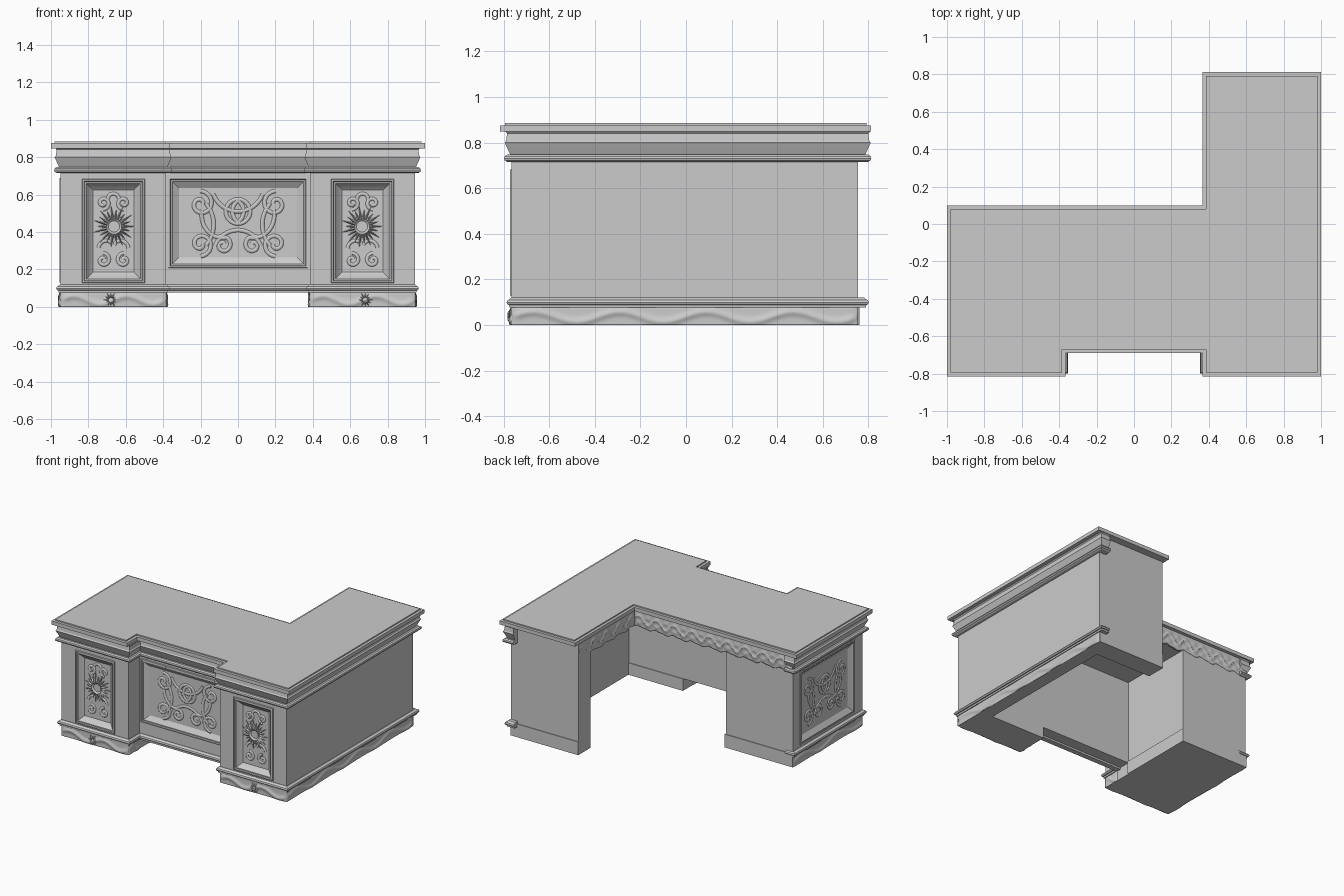
import bpy, bmesh, math
from mathutils import Matrix, Vector

if "Cube" in bpy.data.objects:
    bpy.data.objects.remove(bpy.data.objects["Cube"])

wood = bpy.data.materials.new("pale_grey")
wood.diffuse_color = (0.6, 0.6, 0.6, 1)
wood.use_nodes = True
wood.node_tree.nodes["Principled BSDF"].inputs["Base Color"].default_value = wood.diffuse_color
FRONT, RIGHT, BACK, LEFT = 0, 90, 180, -90


def add(name, verts, faces, mat=None):
    me = bpy.data.meshes.new(name)
    bm = bmesh.new()
    vs = [bm.verts.new(v) for v in verts]
    for f in faces:
        bm.faces.new([vs[i] for i in f])
    bmesh.ops.recalc_face_normals(bm, faces=bm.faces)
    bm.to_mesh(me)
    bm.free()
    me.materials.append(wood)
    ob = bpy.data.objects.new(name, me)
    bpy.context.collection.objects.link(ob)
    if mat:
        ob.matrix_world = mat
    return ob


def wall(x, y, z, side):
    """Local frame on an upright face: x along it, y up, z outward."""
    return (Matrix.Translation((x, y, z)) @ Matrix.Rotation(math.radians(side), 4, 'Z')
            @ Matrix.Rotation(math.pi / 2, 4, 'X'))


def prism(name, pts, z0, z1):
    n = len(pts)
    verts = [(x, y, z) for z in (z0, z1) for x, y in pts]
    faces = [range(n), range(n, 2 * n)]
    faces += [(i, (i + 1) % n, n + (i + 1) % n, n + i) for i in range(n)]
    return add(name, verts, faces)


def box(name, x0, x1, y0, y1, z0, z1):
    return prism(name, [(x0, y0), (x1, y0), (x1, y1), (x0, y1)], z0, z1)


def offset(pts, d, closed=False):
    """Mitred offset to the left of the travel direction."""
    out, n = [], len(pts)
    for i in range(n):
        p = Vector(pts[i])
        norms = []
        for a, b in ((i - 1, i), (i, i + 1)):
            if closed or (a >= 0 and b < n):
                t = (Vector(pts[b % n]) - Vector(pts[a % n])).normalized()
                norms.append(Vector((-t.y, t.x)))
        m = sum(norms, Vector((0, 0))).normalized()
        out.append(p + m * d / m.dot(norms[0]))
    return out


def moulding(name, path, profile):
    m, n = len(profile), len(path)
    rows = [[(p.x, p.y, z) for p in offset(path, d)] for d, z in profile]
    verts = [v for r in rows for v in r]
    faces = [(j * n + i, j * n + i + 1, (j + 1) % m * n + i + 1, (j + 1) % m * n + i)
             for j in range(m) for i in range(n - 1)]
    faces += [[j * n for j in range(m)], [j * n + n - 1 for j in range(m)]]
    return add(name, verts, faces)


# Carcass: hollow wing on the right, closed pedestal on the left
left = box("left_pedestal", -.95, -.385, -.765, .07, 0, .85)
centre = box("modesty_panel", -.385, .385, -.635, -.52, .09, .85)
right = box("right_pedestal", .385, .945, -.765, -.52, 0, .85)
box("wing_outer_wall", .845, .945, -.52, .61, 0, .85)
box("wing_end", .375, .945, .61, .755, 0, .85)
prism("top_support", [(-.385, -.52), (.845, -.52), (.845, .61), (.39, .61), (.39, .06), (-.385, .06)],
      .73, .85)

# Plain plinth boards on the working side
box("left_back_plinth", -.95, -.379, .07, .076, 0, .1)
box("left_inner_plinth", -.385, -.379, -.52, .07, 0, .1)
box("right_inner_plinth", .385, .845, -.52, -.514, 0, .09)
box("wing_back_plinth", .375, .945, .755, .761, 0, .1)

# Desk top with a thin stepped rim
outline = [(1, .812), (1, -.815), (.365, -.815), (.365, -.69), (-.365, -.69), (-.365, -.815),
           (-1, -.815), (-1, .1), (.365, .1), (.365, .812)]
prism("desk_top", outline, .848, .876)
prism("desk_top_rim", offset(outline, -.02, True), .876, .885)

# Mouldings follow the show sides, with short returns at the back
path = [(.89, .78), (.945, .78), (.945, -.765), (.385, -.765), (.385, -.635),
        (-.385, -.635), (-.385, -.765), (-.95, -.765), (-.95, .063), (-.89, .063)]
moulding("cornice", path, [(-.03, .74), (.005, .745), (.01, .755), (.03, .80), (.024, .808),
                           (.02, .84), (.028, .85), (-.03, .85)])
moulding("upper_bead", path, [(-.03, .715), (.018, .715), (.03, .722), (.033, .731), (.03, .74),
                              (.02, .747), (-.03, .747)])
moulding("base_bead", path, [(-.03, .076), (.010, .076), (.011, .088), (.018, .09), (.022, .099),
                             (.018, .109), (.009, .113), (.003, .12), (-.03, .12)])


# Carved strips: base skirts and the hanging frieze
def strip(name, mat, length, top, low, depth, rows=14):
    n = max(8, int(length / .01))
    verts = []
    for i in range(n + 1):
        u = length * i / n
        for j in range(rows + 1):
            v = low(u) + (top - low(u)) * j / rows
            verts.append((u - length / 2, v, depth(u, v)))
    r = rows + 1
    faces = [(i * r + j, (i + 1) * r + j, (i + 1) * r + j + 1, i * r + j + 1)
             for i in range(n) for j in range(rows)]
    ob = add(name, verts, faces, mat)
    if ob.data.polygons[0].normal.z < 0:
        ob.data.flip_normals()
    s = ob.modifiers.new("thickness", 'SOLIDIFY')
    s.thickness, s.offset = .02, -1
    return ob


def skirt(name, x, y, side, length):
    k = 2 * math.pi * max(1, round(length / .36)) / length

    def depth(u, v):
        edge = min(1, u / .03, (length - u) / .03)
        ridge = math.exp(-((v - .035 - .022 * math.sin(k * u)) / .016) ** 2)
        swell = .5 + .5 * math.sin(k * u + 2)
        return .002 + edge * (.008 * ridge + .003 * swell)
    strip(name, wall(x, y, 0, side), length, .077, lambda u: 0, depth)


skirt("right_skirt", .945, -.005, RIGHT, 1.52)
skirt("left_skirt", -.95, -.3475, LEFT, .835)
for s, label in ((-1, "left"), (1, "right")):
    skirt(label + "_front_skirt", s * .666, -.765, FRONT, .565)
    skirt(label + "_inner_skirt", s * .385, -.70, LEFT if s > 0 else RIGHT, .13)


def frieze(name, x, y, side, length):
    def depth(u, v):
        vine = math.exp(-((v - .78 - .03 * math.sin(42 * u)) / .013) ** 2)
        bud = math.exp(-((v - .78 + .025 * math.sin(42 * u)) / .014) ** 2) * abs(math.sin(42 * u))
        return .005 + .007 * vine + .005 * bud
    strip(name, wall(x, y, 0, side), length, .85,
          lambda u: .722 + .007 * math.sin(42 * u) + .003 * math.sin(84 * u), depth)


frieze("back_frieze", -.285, .07, BACK, 1.33)
frieze("wing_frieze", .385, .41, LEFT, .68)


# Recessed panels: stepped frame, sloping sides and a flat field
def panel(name, body, mat, w, h, slope=.032, deep=.024, lip=.008):
    rings = [(0, 0), (.002, lip), (.010, lip), (.014, .001), (.022, .001), (.024, -.003),
             (.024 + slope, -deep)]
    verts = []
    for i, d in rings:
        a, b = w / 2 - i, h / 2 - i
        verts += [(-a, -b, d), (a, -b, d), (a, b, d), (-a, b, d)]
    faces = [(4 * r + k, 4 * r + (k + 1) % 4, 4 * r + 4 + (k + 1) % 4, 4 * r + 4 + k)
             for r in range(len(rings) - 1) for k in range(4)]
    faces.append(range(len(verts) - 4, len(verts)))
    ob = add(name, verts, faces, mat)
    if ob.data.polygons[len(faces) - 1].normal.z < 0:
        ob.data.flip_normals()
    a, b = w / 2 - .012, h / 2 - .012
    cutter = box(name + "_cutter", -a, a, -b, b, -deep - .01, .03)
    cutter.matrix_world = mat
    cutter.hide_render = True
    cutter.hide_set(True)
    m = body.modifiers.new("recess", 'BOOLEAN')
    m.object, m.operation = cutter, 'DIFFERENCE'


# Scroll carving made of mirrored, half-sunk tubes
def spiral(cx, cy, r0, r1, a0, a1, n=26):
    out = []
    for i in range(n + 1):
        t = i / n
        a, r = math.radians(a0 + (a1 - a0) * t), r0 + (r1 - r0) * t
        out.append((cx + r * math.cos(a), cy + r * math.sin(a)))
    return out


def scrolls(name, mat, lines, thick, deep=.024):
    cu = bpy.data.curves.new(name, 'CURVE')
    cu.dimensions, cu.bevel_depth, cu.bevel_resolution = '3D', thick, 2
    cu.use_fill_caps = True
    cu.materials.append(wood)
    for line in lines:
        for s in (1, -1):
            sp = cu.splines.new('POLY')
            sp.points.add(len(line) - 1)
            for p, (u, v) in zip(sp.points, line):
                p.co = (s * u, v, .006 - deep - thick, 1)
            sp.use_smooth = True
    ob = bpy.data.objects.new(name, cu)
    bpy.context.collection.objects.link(ob)
    ob.matrix_world = mat


def sunburst(name, mat, radius, rays=22, base=-.027):
    verts, n = [], rays * 2
    for ring in range(3):
        for i in range(n):
            a = 2 * math.pi * i / n
            tip = radius * (1 if i % 4 == 0 else .8) if i % 2 == 0 else radius * .42
            r = (tip, radius * .36, radius * .26)[ring]
            d = (.003, .018, .008)[ring]
            verts.append((r * math.cos(a), r * math.sin(a), base + d))
    faces = [(k * n + i, k * n + (i + 1) % n, (k + 1) * n + (i + 1) % n, (k + 1) * n + i)
             for k in range(2) for i in range(n)]
    faces.append(range(2 * n, 3 * n))
    ob = add(name, verts, faces, mat)
    if ob.data.polygons[len(faces) - 1].normal.z < 0:
        ob.data.flip_normals()


big = [spiral(.20, .10, .012, .07, 540, 90), spiral(.20, -.115, .012, .065, -540, -90),
       spiral(.30, -.01, .17, .17, 140, 220), spiral(.08, -.12, .01, .05, 500, 60),
       spiral(0, .20, .14, .14, 200, 340), spiral(0, .06, .065, .065, 90, 270),
       spiral(.04, .06, .07, .07, 110, 250), spiral(0, -.17, .13, .13, 20, 90),
       spiral(.06, .02, .10, .14, -90, 20)]
small = [spiral(.055, -.155, .008, .038, 500, 90), spiral(.055, .15, .008, .035, -500, -90),
         spiral(.03, -.09, .05, .03, 0, 150), spiral(0, .17, .03, .03, 0, 180)]

front = wall(0, -.635, .45, FRONT)
panel("centre_panel", centre, front, .745, .485)
scrolls("centre_scrolls", front, big, .014)
for s, label, body in ((-1, "left", left), (1, "right", right)):
    m = wall(s * .666, -.765, .405, FRONT)
    panel(label + "_front_panel", body, m, .335, .555, .034, .03)
    scrolls(label + "_front_scrolls", m, small, .012, .03)
    sunburst(label + "_sunburst", wall(s * .663, -.765, .43, FRONT), .115)
    sunburst(label + "_skirt_rosette", wall(s * .68, -.765, .038, FRONT), .045, 12, 0)
side = wall(-.95, -.345, .41, LEFT)
panel("left_side_panel", left, side, .66, .56, lip=.004)
scrolls("left_side_scrolls", side, big, .014)

# Smooth the carving, keep joinery edges crisp
bpy.ops.object.select_all(action='DESELECT')
for ob in bpy.context.scene.objects:
    if ob.type == 'MESH' and not ob.hide_render:
        ob.select_set(True)
        bpy.context.view_layer.objects.active = ob
bpy.ops.object.shade_smooth_by_angle(angle=math.radians(28))
